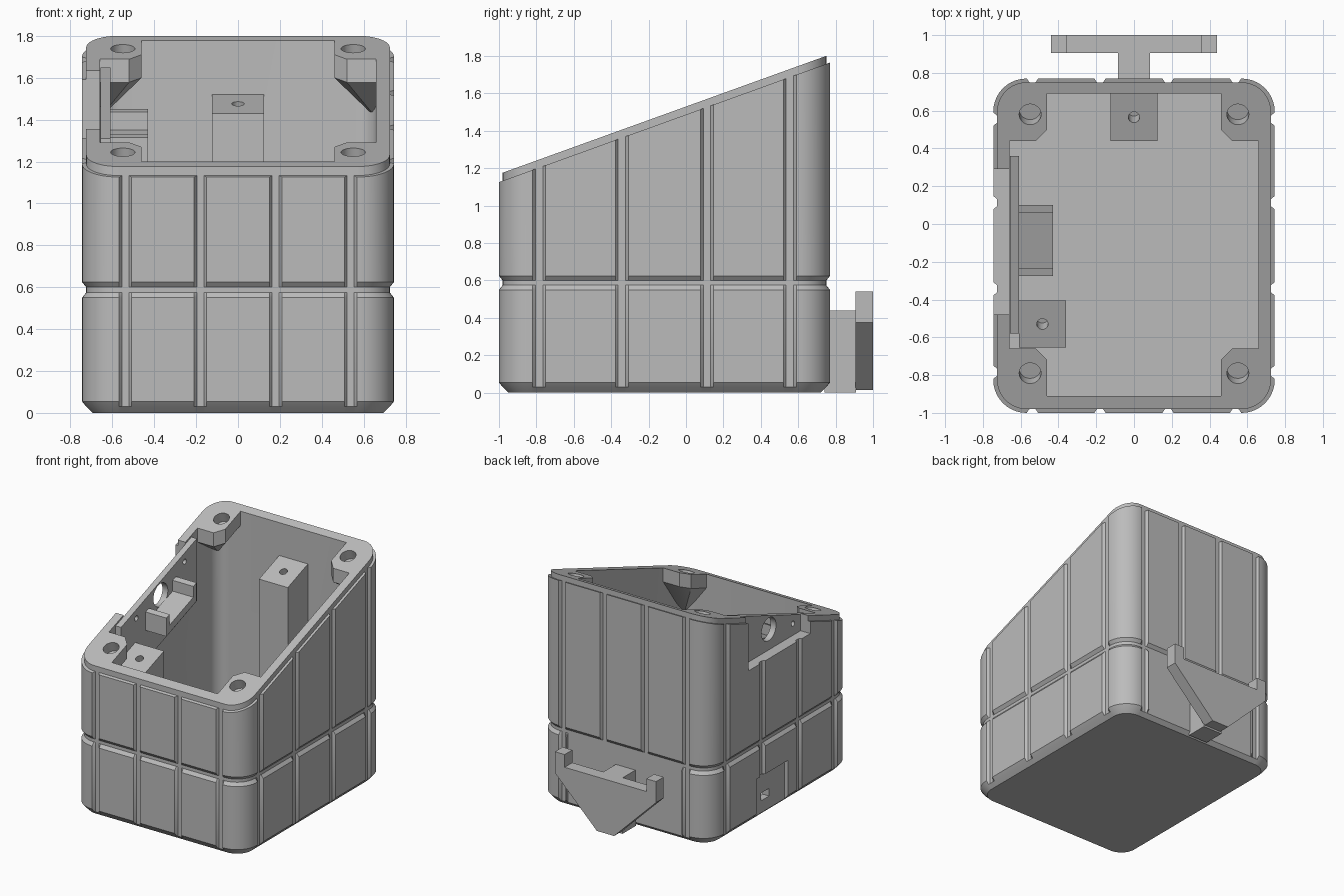
import bpy, bmesh, math
from mathutils import Vector, Matrix

old = bpy.data.objects.get("Cube")
if old:
    bpy.data.objects.remove(old, do_unlink=True)

grey = bpy.data.materials.new("light_grey")
grey.use_nodes = True
GREY = (0.5, 0.5, 0.5, 1)
grey.diffuse_color = GREY
grey.node_tree.nodes["Principled BSDF"].inputs["Base Color"].default_value = GREY

HX, HY, CY, R = 0.725, 0.865, -0.115, 0.155   # core half sizes, centre and corner radius
SLOPE = 0.361
TILT = math.atan(SLOPE)


def rim(y):
    """Height of the slanted rim."""
    return 1.53 + SLOPE * y


def make(name, bm):
    bmesh.ops.recalc_face_normals(bm, faces=bm.faces)
    mesh = bpy.data.meshes.new(name)
    bm.to_mesh(mesh)
    bm.free()
    mesh.materials.append(grey)
    ob = bpy.data.objects.new(name, mesh)
    bpy.context.collection.objects.link(ob)
    return ob


def loft(name, rings):
    """Skin a stack of closed rings and cap both ends."""
    bm = bmesh.new()
    rows = [[bm.verts.new(p) for p in ring] for ring in rings]
    n = len(rows[0])
    for a, b in zip(rows, rows[1:]):
        for i in range(n):
            bm.faces.new((a[i], a[(i + 1) % n], b[(i + 1) % n], b[i]))
    bm.faces.new(rows[0][::-1])
    bm.faces.new(rows[-1])
    return make(name, bm)


def prism(name, outline, low, high):
    """Vertical prism; low and high are functions of y."""
    return loft(name, [[(x, y, f(y)) for x, y in outline] for f in (low, high)])


def rect(x0, x1, y0, y1):
    return [(x0, y0), (x1, y0), (x1, y1), (x0, y1)]


def box(name, x0, x1, y0, y1, z0, z1):
    return prism(name, rect(x0, x1, y0, y1), lambda y: z0, lambda y: z1)


def below(d):
    """Surface parallel to the rim, d beneath it."""
    return lambda y: rim(y) - d


def rod(loc, radius, depth, axis):
    """Cylinder cutter along a direction."""
    bm = bmesh.new()
    turn = Vector(axis).to_track_quat('Z', 'Y').to_matrix().to_4x4()
    bmesh.ops.create_cone(bm, cap_ends=True, segments=32, radius1=radius, radius2=radius,
                          depth=depth, matrix=Matrix.Translation(loc) @ turn)
    return make("cutter", bm)


def cut(ob, *cutters):
    for c in cutters:
        c.hide_render = True
        mod = ob.modifiers.new("cut", 'BOOLEAN')
        mod.operation, mod.solver, mod.object = 'DIFFERENCE', 'EXACT', c
        bpy.context.view_layer.objects.active = ob
        bpy.ops.object.modifier_apply(modifier=mod.name)
        bpy.data.objects.remove(c, do_unlink=True)


def smooth(ob):
    bpy.ops.object.select_all(action='DESELECT')
    ob.select_set(True)
    bpy.context.view_layer.objects.active = ob
    bpy.ops.object.shade_smooth_by_angle(angle=math.radians(30))


def shell_outline():
    """Points round the core with outward normal and whether they lie on a raised panel."""
    pts = []
    for k in range(4):
        a = math.radians(-90 + 90 * k)
        n = Vector((round(math.cos(a)), round(math.sin(a))))
        t = Vector((-n.y, n.x))
        out, half = (HY, HX) if k % 2 == 0 else (HX, HY)
        grooves = (0.18, 0.5375, 0.03) if k % 2 == 0 else (0.228, 0.67, 0.035)
        inner, outer, w = grooves
        for g in (-outer, -inner, inner, outer):
            for s, raised in ((-1, 1), (-0.55, 0), (0.55, 0), (1, 1)):
                pts.append((n * out + t * (g + s * w), n, raised))
        centre = n * (out - R) + t * (half - R)
        for i in range(11):
            b = a + math.pi / 2 * i / 10
            m = Vector((math.cos(b), math.sin(b)))
            pts.append((centre + m * R, m, 1))
    return pts


# Body: chamfered base, two rows of raised panels, slanted rim
outline = shell_outline()


def ring(height, offset, panels):
    out = []
    for p, n, raised in outline:
        q = p + n * (offset + (0.02 if panels and raised else 0))
        y = q.y + CY
        out.append((q.x, y, height(y) if callable(height) else height))
    return out


layers = [(0, -0.03, 0), (0.03, 0, 0), (0.055, 0, 1), (0.55, 0, 1), (0.575, 0, 0),
          (0.60, 0, 0), (0.625, 0, 1), (below(0.043), 0, 1), (below(0.043), 0, 0), (rim, 0, 0)]
body = loft("body_shell", [ring(*layer) for layer in layers])

# Cavity with rounded vertical corners
cavity = []
for sx, sy, start in ((1, 1, 0), (-1, 1, 90), (-1, -1, 180), (1, -1, 270)):
    for i in range(9):
        b = math.radians(start + 90 * i / 8)
        cavity.append((sx * 0.56 + 0.1 * math.cos(b), -0.11 + sy * 0.7 + 0.1 * math.sin(b)))
cut(body, prism("cutter", cavity, lambda y: 0.06, lambda y: 2.2))

# Side notch, port recess with slot, and plain back area
cut(body, box("cutter", -0.8, -0.655, -0.48, 0.29, 1.22, 2.2),
    box("cutter", -0.8, -0.715, -0.2, 0.19, 0.02, 0.33),
    box("cutter", -0.8, -0.6, -0.01, 0.09, 0.115, 0.175),
    box("cutter", -0.5, 0.5, 0.75, 0.9, 0.03, 0.6))
smooth(body)

# Corner screw bosses, tapering down into the corners
axis = (0, -math.sin(TILT), math.cos(TILT))
for sx, side in ((-1, "right"), (1, "left")):
    for sy, end in ((-1, "front"), (1, "back")):
        yc = -0.11 + sy * 0.81
        foot = [(0.46, 0.26), (0.46, 0.06), (0.52, 0), (0.67, 0), (0.67, 0.26)]
        foot = [(sx * x, -0.11 + sy * (0.55 + v)) for x, v in foot]
        tip = Vector((sx * 0.665, yc, rim(yc) - 0.38))
        bm = bmesh.new()
        for x, y in foot:
            bm.verts.new((x, y, rim(y)))
            bm.verts.new((x, y, rim(y) - 0.11))
        bm.verts.new(tip)
        bmesh.ops.convex_hull(bm, input=bm.verts)
        boss = make(f"{end}_{side}_screw_boss", bm)
        hy = -0.105 + sy * 0.685
        cut(boss, rod((sx * 0.55, hy, rim(hy)), 0.058, 0.16, axis))
        smooth(boss)

# Board standoffs
for name, x, y in (("back_standoff", 0, 0.565), ("side_standoff", -0.485, -0.53)):
    post = prism(name, rect(x - 0.125, x + 0.125, y - 0.125, y + 0.125),
                 lambda y: 0.05, below(0.258))
    cut(post, rod((x, y, rim(y) - 0.258), 0.03, 0.2, axis))
    smooth(post)

# Inner side plate with round opening and two small screw holes
plate = prism("side_plate", rect(-0.657, -0.61, -0.58, 0.36), below(0.5), below(0.01))
cut(plate, rod((-0.63, -0.09, 1.38), 0.09, 0.2, (1, 0, 0)))
for y in (-0.39, 0.21):
    cut(plate, rod((-0.63, y, rim(y) - 0.08), 0.02, 0.2, (1, 0, 0)))
smooth(plate)

# Tilted tray with a lip at each end
prism("tray_base", rect(-0.615, -0.43, -0.275, 0.1), below(0.26), below(0.2))
for name, y in (("tray_front_lip", -0.275), ("tray_back_lip", 0.06)):
    prism(name, rect(-0.615, -0.43, y, y + 0.04), below(0.21), below(0.115))

# Cable hanger on the back: stem and winged plate
box("hanger_stem", -0.085, 0.085, 0.74, 0.91, 0.0, 0.44)
half = [(0.075, 0.015), (0.44, 0.375), (0.44, 0.54), (0.355, 0.54), (0.355, 0.44)]
wing = half + [(-x, z) for x, z in reversed(half)]
loft("hanger_plate", [[(x, y, z) for x, z in wing] for y in (0.905, 1.0)])
